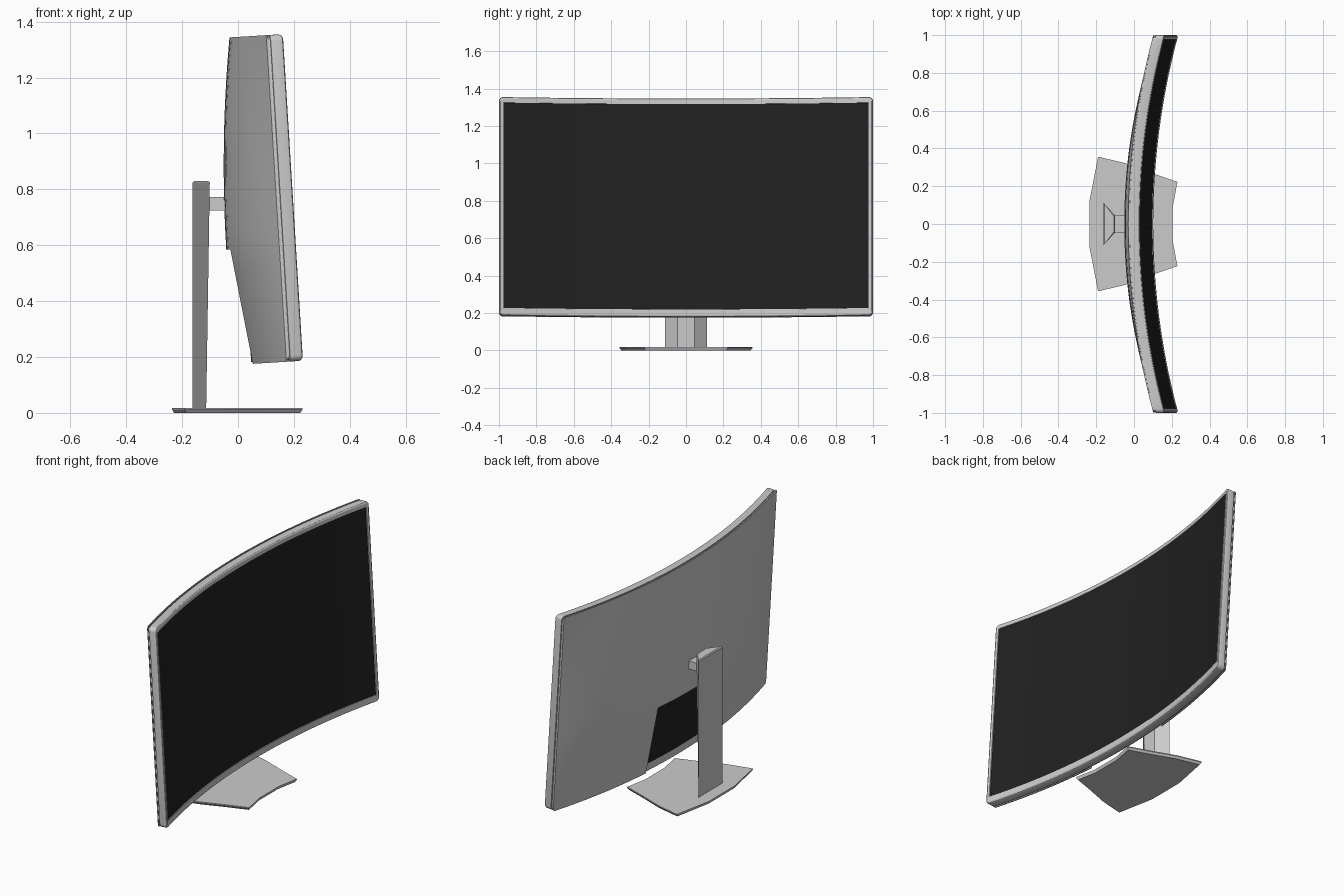
import bpy, bmesh, math

if "Cube" in bpy.data.objects:
    bpy.data.objects.remove(bpy.data.objects["Cube"])

TILT = math.radians(3.52)
R = 3.83                      # radius of the screen curve
H0, H1 = 0.172, 1.343         # bottom and top of the display before tilting


def place(y, h, w):
    """Curve the display around z, then lean it back."""
    x = w + R - math.sqrt(R * R - y * y)
    return (x * math.cos(TILT) - h * math.sin(TILT), y,
            h * math.cos(TILT) + x * math.sin(TILT))


def finish(name, bm, color=None, smooth=True):
    bmesh.ops.recalc_face_normals(bm, faces=bm.faces)
    me = bpy.data.meshes.new(name)
    bm.to_mesh(me)
    bm.free()
    ob = bpy.data.objects.new(name, me)
    bpy.context.collection.objects.link(ob)
    if color:
        mat = bpy.data.materials.new(name + "_colour")
        mat.diffuse_color = color
        mat.use_nodes = True
        mat.node_tree.nodes["Principled BSDF"].inputs["Base Color"].default_value = mat.diffuse_color
        me.materials.append(mat)
    if smooth:
        bpy.ops.object.select_all(action='DESELECT')
        ob.select_set(True)
        bpy.context.view_layer.objects.active = ob
        bpy.ops.object.shade_smooth_by_angle(angle=math.radians(30))
    return ob


def loft(bm, rings, caps=True, closed=True):
    """Join rings of points with quads."""
    vr = [[bm.verts.new(p) for p in r] for r in rings]
    n = len(vr[0])
    for a, b in zip(vr, vr[1:]):
        for i in range(n):
            j = (i + 1) % n
            bm.faces.new((a[i], a[j], b[j], b[i]))
    if caps:
        bm.faces.new(vr[0][::-1])
        bm.faces.new(vr[-1])


def rounded_loop(half, h0, h1, r, n=32, k=4):
    """Rounded rectangle in (y, h), with the long edges subdivided."""
    pts = []
    corners = [(half - r, h1 - r, 0), (-half + r, h1 - r, 90),
               (-half + r, h0 + r, 180), (half - r, h0 + r, 270)]
    for c, (cy, ch, a0) in enumerate(corners):
        for i in range(k + 1):
            a = math.radians(a0 + 90 * i / k)
            pts.append((cy + r * math.cos(a), ch + r * math.sin(a)))
        if c in (0, 2):
            y0, h = pts[-1]
            pts += [(y0 - 2 * y0 * i / n, h) for i in range(1, n)]
    return pts


# bezel: frame swept around the display, with a groove behind it
profile = [  # side, bottom, top inset, corner radius, depth
    (0.030, 0.050, 0.035, 0.006, 0.058),
    (0.006, 0.006, 0.006, 0.018, 0.058),
    (0.006, 0.006, 0.006, 0.018, 0.066),
    (0.000, 0.000, 0.000, 0.022, 0.066),
    (0.000, 0.000, 0.000, 0.022, 0.102),
    (0.003, 0.003, 0.003, 0.020, 0.109),
    (0.009, 0.009, 0.009, 0.016, 0.113),
    (0.023, 0.041, 0.030, 0.005, 0.113),
    (0.025, 0.043, 0.032, 0.004, 0.100)]
bm = bmesh.new()
loft(bm, [[place(y, h, w) for y, h in rounded_loop(1 - s, H0 + b, H1 - t, r)]
          for s, b, t, r, w in profile], caps=False)
finish("bezel", bm)

# dark curved panel, its back shows in the recess of the shell
bm = bmesh.new()
section = [(0.205, 0.062), (0.205, 0.109), (1.32, 0.109), (1.32, 0.062)]
loft(bm, [[place(-0.98 + 1.96 * i / 32, h, w) for h, w in section] for i in range(33)])
finish("screen", bm, (0.015, 0.015, 0.015, 1))

# bulged back shell with an open recess at the bottom centre
NOTCH_Y, NOTCH_H = 0.30, 0.585


def bulge(y, h):
    if h > NOTCH_H:
        f = 1 - ((h - NOTCH_H) / (H1 - NOTCH_H)) ** 2
    else:
        f = (h - H0) / (NOTCH_H - H0)
    return 0.006 + 0.058 * f * (1 - abs(y) ** 2.5)


half_ys = [NOTCH_Y * i / 5 for i in range(6)]
half_ys += [NOTCH_Y + 0.68 * i / 11 for i in range(1, 12)] + [0.99, 0.998]
ys = [-y for y in half_ys[:0:-1]] + half_ys
hs = [H0, H0 + 0.008] + [H0 + (NOTCH_H - H0) * i / 6 for i in range(1, 7)]
hs += [NOTCH_H + (H1 - 0.008 - NOTCH_H) * i / 12 for i in range(1, 13)] + [H1]
bm = bmesh.new()
grid, rim = [], {}
for i, y in enumerate(ys):
    col = []
    for j, h in enumerate(hs):
        end_y, end_h = i in (0, len(ys) - 1), j in (0, len(hs) - 1)
        yy, hh = y, h
        if end_y and end_h:   # round off the corners
            yy = math.copysign(abs(y) - 0.006, y)
            hh = h + 0.006 if j == 0 else h - 0.006
        col.append(bm.verts.new(place(yy, hh, 0.058 - bulge(yy, hh))))
        if end_y or end_h:
            rim[i, j] = bm.verts.new(place(yy, hh, 0.058))
    grid.append(col)


def in_notch(i0, i1, j):
    return abs(ys[i0] + ys[i1]) / 2 < NOTCH_Y and hs[j] < NOTCH_H - 0.001


NI, NJ = len(ys) - 1, len(hs) - 1
for i in range(NI):
    for j in range(NJ):
        if not in_notch(i, i + 1, j):
            bm.faces.new((grid[i][j], grid[i + 1][j], grid[i + 1][j + 1], grid[i][j + 1]))
    for j in (0, NJ):
        if not in_notch(i, i + 1, j):
            bm.faces.new((grid[i][j], grid[i + 1][j], rim[i + 1, j], rim[i, j]))
for j in range(NJ):
    for i in (0, NI):
        bm.faces.new((grid[i][j], grid[i][j + 1], rim[i, j + 1], rim[i, j]))
bmesh.ops.delete(bm, geom=[v for v in bm.verts if not v.link_faces], context='VERTS')
finish("back_shell", bm)

# tapered stand column with a trapezoid section
bm = bmesh.new()


def column_ring(front, z, s=0.0):
    return [(-0.162 + s, -0.112 + s, z), (front - s, -0.046 + s, z),
            (front - s, 0.046 - s, z), (-0.162 + s, 0.112 - s, z)]


loft(bm, [column_ring(-0.114, 0.012), column_ring(-0.101, 0.824),
          column_ring(-0.101, 0.830, 0.005)])
finish("stand_column", bm, smooth=False)

# short arm joining the column to the shell
bm = bmesh.new()
loft(bm, [[(x, y, z) for y, z in ((-0.044, 0.725), (0.044, 0.725),
                                  (0.044, 0.772), (-0.044, 0.772))]
          for x in (-0.115, -0.035)])
finish("mount_arm", bm, smooth=False)

# flat foot plate with an undercut edge
half = [(0.205, 0.09), (0.23, 0.223), (0.105, 0.266), (-0.045, 0.322),
        (-0.19, 0.356), (-0.236, 0.12)]
outline = half + [(x, -y) for x, y in reversed(half)]
bm = bmesh.new()
loft(bm, [[(x * k, y * k, z) for x, y in outline]
          for k, z in ((0.97, 0.0), (1.0, 0.012), (1.0, 0.018))])
finish("foot_plate", bm, smooth=False)
